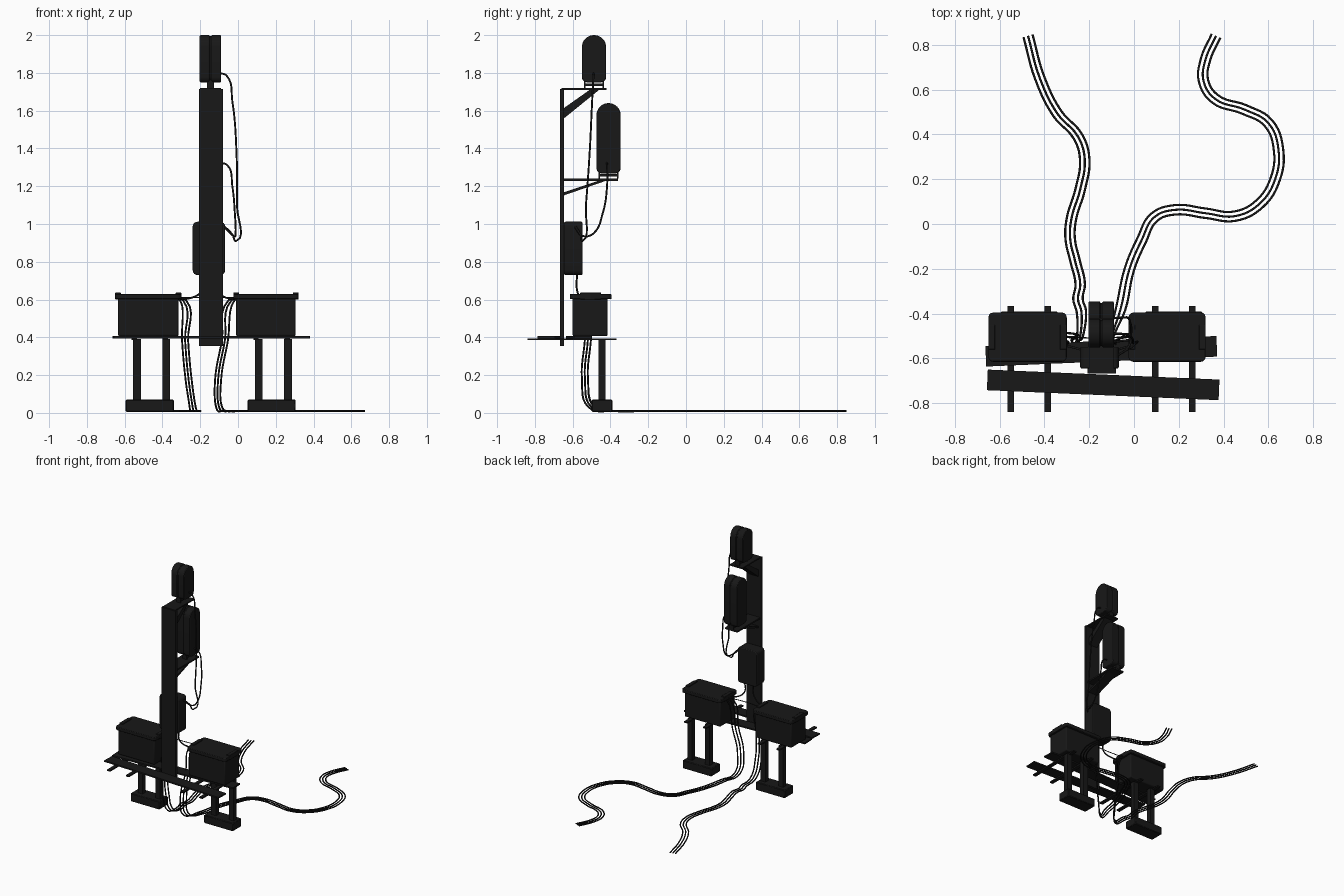
import bpy, bmesh, math
from mathutils import Vector, Matrix

if "Cube" in bpy.data.objects:
    bpy.data.objects.remove(bpy.data.objects["Cube"])

dark = bpy.data.materials.new("dark_finish")
dark.diffuse_color = (0.009, 0.009, 0.009, 1)
dark.use_nodes = True
dark.node_tree.nodes["Principled BSDF"].inputs["Base Color"].default_value = dark.diffuse_color


def finish(name, bm, bevel=0, segs=2):
    me = bpy.data.meshes.new(name)
    bmesh.ops.recalc_face_normals(bm, faces=bm.faces[:])
    bm.to_mesh(me)
    bm.free()
    ob = bpy.data.objects.new(name, me)
    bpy.context.collection.objects.link(ob)
    me.materials.append(dark)
    if bevel:
        m = ob.modifiers.new("bevel", 'BEVEL')
        m.width, m.segments, m.limit_method = bevel, segs, 'ANGLE'
        m.angle_limit = math.radians(40)
    bpy.ops.object.select_all(action='DESELECT')
    ob.select_set(True)
    bpy.context.view_layer.objects.active = ob
    bpy.ops.object.shade_smooth_by_angle(angle=math.radians(35))
    return ob


def box(name, x, y, z, bevel=0, segs=2, rot=0):
    """Box from (min, max) ranges, optionally turned about its own z."""
    bm = bmesh.new()
    bmesh.ops.create_cube(bm, size=1)
    size = [b - a for a, b in (x, y, z)]
    mid = Vector([(a + b) / 2 for a, b in (x, y, z)])
    bm.transform(Matrix.Translation(mid) @ Matrix.Rotation(rot, 4, 'Z') @ Matrix.Diagonal((*size, 1)))
    return finish(name, bm, bevel, segs)


def prism(name, pts, axis, lo, hi, bevel=0):
    """Extrude a flat outline along x, y or z."""
    bm = bmesh.new()
    put = {'X': lambda a, b: (lo, a, b), 'Y': lambda a, b: (a, lo, b), 'Z': lambda a, b: (a, b, lo)}[axis]
    f = bm.faces.new([bm.verts.new(put(a, b)) for a, b in pts])
    r = bmesh.ops.extrude_face_region(bm, geom=[f])
    step = Vector([(hi - lo) * (axis == k) for k in 'XYZ'])
    bmesh.ops.translate(bm, vec=step, verts=[v for v in r['geom'] if isinstance(v, bmesh.types.BMVert)])
    return finish(name, bm, bevel)


def rounded(a0, a1, b0, b1, r_low, r_high, n=8):
    """Rectangle outline with rounded lower and upper corners."""
    pts = []
    for a, b, r, start in ((a1 - r_low, b0 + r_low, r_low, -90), (a1 - r_high, b1 - r_high, r_high, 0),
                           (a0 + r_high, b1 - r_high, r_high, 90), (a0 + r_low, b0 + r_low, r_low, 180)):
        for i in range(n + 1):
            t = math.radians(start + 90 * i / n)
            pts.append((a + r * math.cos(t), b + r * math.sin(t)))
    return pts


def cable(name, pts, radius=0.005):
    cu = bpy.data.curves.new(name, 'CURVE')
    cu.dimensions, cu.bevel_depth, cu.bevel_resolution = '3D', radius, 2
    cu.resolution_u, cu.use_fill_caps = 6, True
    sp = cu.splines.new('BEZIER')
    sp.bezier_points.add(len(pts) - 1)
    for bp, p in zip(sp.bezier_points, pts):
        bp.co = p
        bp.handle_left_type = bp.handle_right_type = 'AUTO'
    ob = bpy.data.objects.new(name, cu)
    bpy.context.collection.objects.link(ob)
    cu.materials.append(dark)
    bpy.ops.object.select_all(action='DESELECT')
    ob.select_set(True)
    bpy.context.view_layer.objects.active = ob
    bpy.ops.object.convert(target='MESH')


# Footings, posts and cross bars
for side, x0 in (("left", -0.595), ("right", 0.05)):
    box(side + "_footing", (x0, x0 + 0.255), (-0.5, -0.39), (0.005, 0.07), 0.005, 1)
    for i, dx in enumerate((0.06, 0.215)):
        x = x0 + dx
        box(f"{side}_post_{i}", (x - 0.021, x + 0.021), (-0.463, -0.425), (0.06, 0.39))
for i, x in enumerate((-0.55, -0.385, 0.095, 0.26)):
    box(f"cross_bar_{i}", (x - 0.014, x + 0.014), (-0.838, -0.367), (0.385, 0.395))

# Slightly skewed planks
box("front_plank", (-0.655, 0.38), (-0.764, -0.672), (0.395, 0.406), rot=-0.043)
box("rear_plank", (-0.662, 0.37), (-0.614, -0.522), (0.395, 0.406), rot=0.043)

# Equipment boxes with lids and clips
for side, x0, x1 in (("left", -0.635, -0.315), ("right", -0.01, 0.305)):
    box(side + "_case", (x0, x1), (-0.6, -0.415), (0.406, 0.61), 0.008)
    lid = rounded(x0 - 0.015, x1 + 0.015, -0.615, -0.395, 0.022, 0.022, 3)
    prism(side + "_lid", lid, 'Z', 0.602, 0.63, 0.004)
    for i, x in enumerate((x0, x1)):
        box(f"{side}_lid_clip_{i}", (x - 0.015, x + 0.015), (-0.56, -0.45), (0.6, 0.637), 0.003)

# Mast and its junction box
box("mast", (-0.207, -0.08), (-0.667, -0.645), (0.355, 1.715))
prism("junction_box", rounded(-0.24, -0.068, 0.73, 1.012, 0.025, 0.025, 4), 'Y', -0.645, -0.548, 0.006)

# Brackets with diagonal braces
box("upper_shelf", (-0.2, -0.09), (-0.66, -0.42), (1.709, 1.719))
prism("upper_brace", [(-0.645, 1.56), (-0.46, 1.71), (-0.51, 1.71), (-0.645, 1.615)], 'X', -0.185, -0.105)
box("lower_shelf", (-0.2, -0.09), (-0.65, -0.36), (1.228, 1.24))
prism("lower_brace", [(-0.645, 1.152), (-0.42, 1.23), (-0.46, 1.23), (-0.645, 1.168)], 'X', -0.185, -0.105)

# Round-topped housings in two layers, on stands
for name, y, z0, z1, base in (("upper", -0.487, 1.75, 2.0, 1.719), ("lower", -0.41, 1.268, 1.64, 1.24)):
    body = rounded(y - 0.064, y + 0.064, z0, z1, 0.028, 0.063)
    core = rounded(y - 0.058, y + 0.058, z0 + 0.006, z1 - 0.006, 0.025, 0.057)
    prism(name + "_housing_front", body, 'X', -0.203, -0.15, 0.005)
    prism(name + "_housing_back", body, 'X', -0.142, -0.09, 0.005)
    prism(name + "_housing_core", core, 'X', -0.17, -0.12)
    box(name + "_stand", (-0.165, -0.127), (y - 0.05, y + 0.05), (base + 0.012, base + 0.026))
    for i, s in enumerate((-1, 1)):
        box(f"{name}_stand_leg_{i}", (-0.165, -0.127), (y + s * 0.048 - 0.004, y + s * 0.048 + 0.004), (base, z0 + 0.035))

# Hanging cables from the housings to the junction box
cable("upper_cable", [(-0.1, -0.49, 1.80), (-0.06, -0.49, 1.785), (-0.03, -0.497, 1.65), (-0.008, -0.51, 1.38),
                      (-0.006, -0.53, 1.1), (-0.01, -0.548, 0.91), (-0.03, -0.56, 0.945), (-0.08, -0.59, 0.995)])
cable("lower_cable", [(-0.1, -0.42, 1.325), (-0.055, -0.418, 1.31), (-0.03, -0.418, 1.2), (-0.017, -0.44, 1.06),
                      (-0.013, -0.49, 0.95), (-0.02, -0.54, 0.935), (-0.075, -0.59, 0.985)])
for i, (x, end) in enumerate(((-0.19, -0.32), (-0.11, 0.0))):
    cable(f"junction_cable_{i}", [(x, -0.577, 0.74), (x, -0.577, 0.65), ((x + end) / 2, -0.555, 0.607), (end, -0.54, 0.607)])
cable("link_cable", [(-0.32, -0.5, 0.61), (-0.16, -0.51, 0.612), (0.0, -0.5, 0.61)], 0.003)

# Three-strand bundles leaving each box and winding over the ground
left_path = [(-0.235, -0.39), (-0.25, -0.335), (-0.24, -0.27), (-0.263, -0.165), (-0.285, -0.065), (-0.28, 0.02),
             (-0.24, 0.155), (-0.22, 0.29), (-0.25, 0.39), (-0.34, 0.49), (-0.42, 0.65), (-0.473, 0.84)]
right_path = [(-0.06, -0.38), (-0.02, -0.2), (0.035, -0.07), (0.09, 0.03), (0.18, 0.063), (0.32, 0.048), (0.45, 0.035),
              (0.56, 0.09), (0.63, 0.2), (0.645, 0.33), (0.6, 0.45), (0.495, 0.51), (0.36, 0.56), (0.31, 0.64),
              (0.318, 0.73), (0.366, 0.84)]
left_drop = [(-0.33, -0.5, 0.608), (-0.29, -0.505, 0.595), (-0.28, -0.52, 0.38), (-0.262, -0.535, 0.18),
             (-0.24, -0.5, 0.03)]
right_drop = [(0.01, -0.5, 0.608), (-0.035, -0.505, 0.595), (-0.07, -0.52, 0.38), (-0.105, -0.535, 0.18),
              (-0.1, -0.5, 0.03)]
for name, drop, path in (("left", left_drop, left_path), ("right", right_drop, right_path)):
    for k in (-1, 0, 1):
        pts = [(x + k * 0.016 * (i > 0), y + k * 0.016, z) for i, (x, y, z) in enumerate(drop)]
        for i, p in enumerate(path):
            a, b = Vector(path[max(i - 1, 0)]), Vector(path[min(i + 1, len(path) - 1)])
            d = (b - a).normalized()
            pts.append((p[0] + d.y * k * 0.021, p[1] - d.x * k * 0.021, 0.01))
        cable(f"{name}_ground_cable_{k + 1}", pts)
